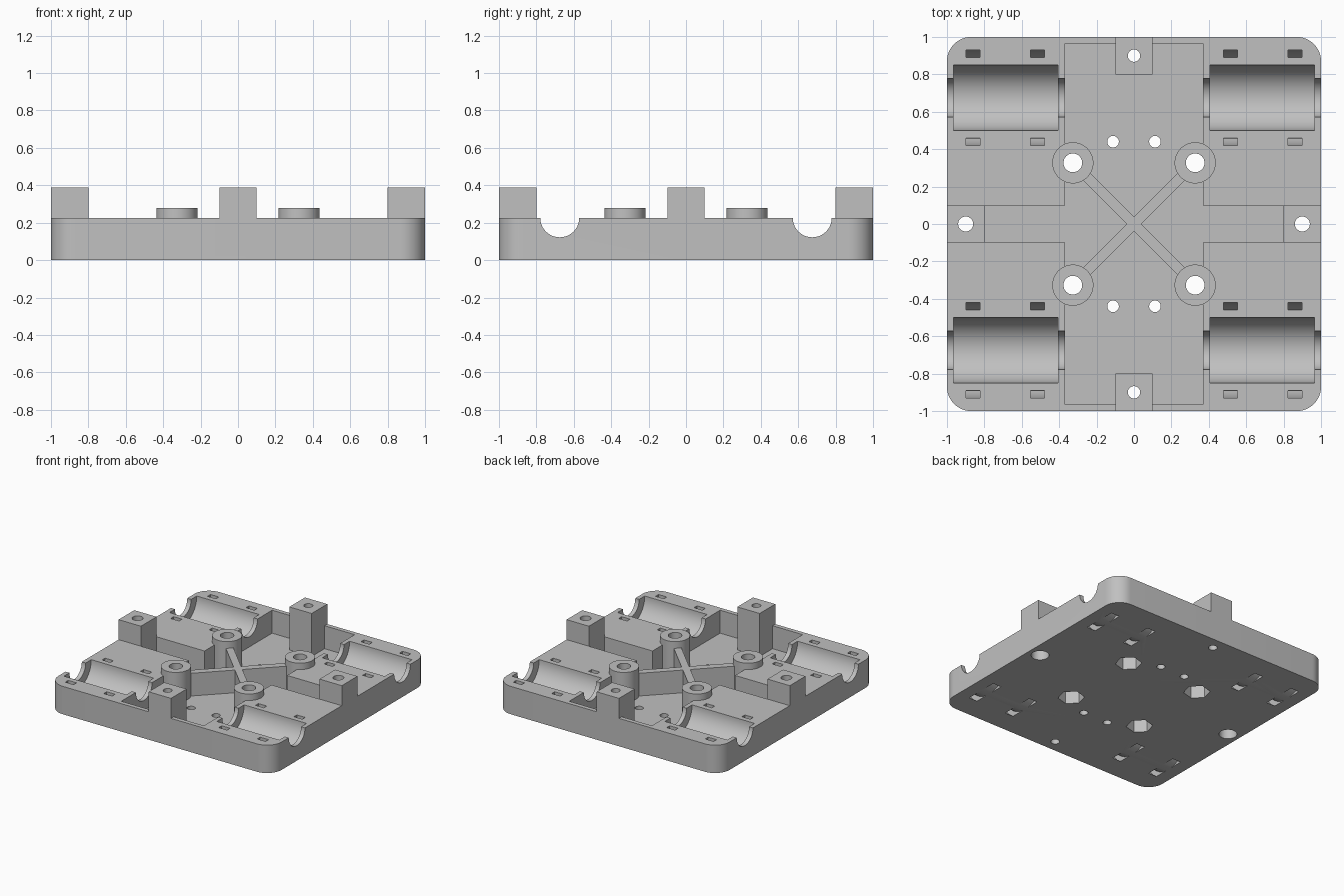
import bpy, bmesh
from math import pi, radians
from mathutils import Matrix, Vector

cube = bpy.data.objects.get("Cube")
if cube:
    bpy.data.objects.remove(cube, do_unlink=True)

DECK = 0.226      # top of the plate
FLOOR = 0.04      # floor of the cross-shaped pocket
AXLE_Y = 0.675    # motor axis
BOSS = 0.327      # boss position on both axes
CORNERS = [(sx, sy) for sx in (-1, 1) for sy in (-1, 1)]

grey = bpy.data.materials.new("plain grey")
grey.use_nodes = True
grey.diffuse_color = (0.53, 0.53, 0.53, 1)
grey.node_tree.nodes["Principled BSDF"].inputs["Base Color"].default_value = (0.53, 0.53, 0.53, 1)


def box(bm, x0, x1, y0, y1, z0, z1, turn=0):
    centre = Vector(((x0 + x1) / 2, (y0 + y1) / 2, (z0 + z1) / 2))
    m = Matrix.Rotation(turn, 4, 'Z') @ Matrix.Translation(centre)
    m = m @ Matrix.Diagonal((x1 - x0, y1 - y0, z1 - z0, 1))
    bmesh.ops.create_cube(bm, size=1, matrix=m)


def cyl(bm, x, y, r, z0, z1, sides=40, turn=0):
    m = Matrix.Translation((x, y, (z0 + z1) / 2)) @ Matrix.Rotation(turn, 4, 'Z')
    bmesh.ops.create_cone(bm, cap_ends=True, segments=sides, radius1=r, radius2=r,
                          depth=z1 - z0, matrix=m)


def cyl_x(bm, x0, x1, y, z, r):
    m = Matrix.Translation(((x0 + x1) / 2, y, z)) @ Matrix.Rotation(pi / 2, 4, 'Y')
    bmesh.ops.create_cone(bm, cap_ends=True, segments=64, radius1=r, radius2=r,
                          depth=abs(x1 - x0), matrix=m)


def ring_x(bm, x, y, z, r0, r1, half):
    # square-section ring turned around an axis along x
    vs = [bm.verts.new((x + dx, y + r, z))
          for dx, r in ((-half, r0), (half, r0), (half, r1), (-half, r1))]
    loop = [bm.edges.new((vs[i], vs[(i + 1) % 4])) for i in range(4)]
    bmesh.ops.spin(bm, geom=vs + loop, cent=(x, y, z), axis=(1, 0, 0),
                   angle=2 * pi, steps=64, use_merge=True)
    bmesh.ops.remove_doubles(bm, verts=bm.verts, dist=0.0001)


def finish(name, bm):
    bmesh.ops.recalc_face_normals(bm, faces=bm.faces)
    mesh = bpy.data.meshes.new(name)
    bm.to_mesh(mesh)
    bm.free()
    mesh.materials.append(grey)
    ob = bpy.data.objects.new(name, mesh)
    bpy.context.collection.objects.link(ob)
    return ob


def activate(ob):
    bpy.ops.object.select_all(action='DESELECT')
    ob.select_set(True)
    bpy.context.view_layer.objects.active = ob


def combine(ob, tool, operation='DIFFERENCE'):
    activate(ob)
    mod = ob.modifiers.new("cut", 'BOOLEAN')
    mod.object, mod.operation, mod.solver = tool, operation, 'EXACT'
    bpy.ops.object.modifier_apply(modifier=mod.name)


helpers = []


def helper(name, bm):
    ob = finish(name, bm)
    ob.hide_render = True
    helpers.append(ob)
    return ob


# Plate with rounded vertical corners
bm = bmesh.new()
box(bm, -1, 1, -1, 1, 0, DECK)
upright = [e for e in bm.edges if abs(e.verts[0].co.z - e.verts[1].co.z) > 0.1]
bmesh.ops.bevel(bm, geom=upright, offset=0.13, segments=12, profile=0.5, affect='EDGES')
plate = finish("base_plate", bm)

# Cross-shaped pocket
for hx, hy in ((0.37, 0.965), (0.85, 0.1)):
    bm = bmesh.new()
    box(bm, -hx, hx, -hy, hy, FLOOR, 0.5)
    combine(plate, helper("pocket_cutter", bm))

# Motor cradles and axle grooves
for x0, x1, r in ((0.405, 0.965, 0.175), (0.36, 1.1, 0.104)):
    bm = bmesh.new()
    for sx, sy in CORNERS:
        cyl_x(bm, sx * x0, sx * x1, sy * AXLE_Y, DECK, r)
    combine(plate, helper("cradle_cutter", bm))

# Curved strap slots under the cradles
bm = bmesh.new()
for sx, sy in CORNERS:
    for x in (0.515, 0.86):
        ring_x(bm, sx * x, sy * AXLE_Y, 0.215, 0.217, 0.255, 0.0375)
combine(plate, helper("strap_slot_cutter", bm))

# Mounting posts in the middle of each side
bm = bmesh.new()
for s in (-1, 1):
    lo, hi = sorted((s * 0.8, s))
    box(bm, lo, hi, -0.1, 0.1, 0.02, 0.388)
    box(bm, -0.1, 0.1, lo, hi, 0.02, 0.388)
combine(plate, helper("post_blocks", bm), 'UNION')

# Bosses and diagonal ribs
parts = [plate]
for sx, sy in CORNERS:
    bm = bmesh.new()
    cyl(bm, sx * BOSS, sy * BOSS, 0.11, 0.02, 0.278, 48)
    side = "left" if sx > 0 else "right"
    end = "back" if sy > 0 else "front"
    parts.append(finish(f"{end}_{side}_boss", bm))

bm = bmesh.new()
box(bm, -0.42, 0.42, -0.028, 0.028, 0.02, DECK - 0.002, pi / 4)
ribs = finish("cross_ribs", bm)
bm = bmesh.new()
box(bm, -0.42, 0.42, -0.028, 0.028, 0.02, DECK - 0.002, -pi / 4)
combine(ribs, helper("second_rib", bm), 'UNION')
parts.append(ribs)

# Screw holes, then nut traps and counterbores from below
bm = bmesh.new()
for s in (-1, 1):
    cyl(bm, s * 0.9, 0, 0.04, -0.1, 0.6)
    cyl(bm, 0, s * 0.9, 0.033, -0.1, 0.6)
for sx, sy in CORNERS:
    cyl(bm, sx * BOSS, sy * BOSS, 0.05, -0.1, 0.6)
    cyl(bm, sx * 0.112, sy * 0.44, 0.031, -0.1, 0.6)
drills = helper("drill_cutter", bm)

bm = bmesh.new()
for sx, sy in CORNERS:
    cyl(bm, sx * BOSS, sy * BOSS, 0.098, -0.1, 0.1, 6, pi / 4)
for s in (-1, 1):
    cyl(bm, s * 0.9, 0, 0.066, -0.1, 0.15)
traps = helper("nut_trap_cutter", bm)

for part in parts:
    combine(part, drills)
    combine(part, traps)
    activate(part)
    bpy.ops.object.shade_smooth_by_angle(angle=radians(30))

for ob in helpers:
    bpy.data.objects.remove(ob, do_unlink=True)
